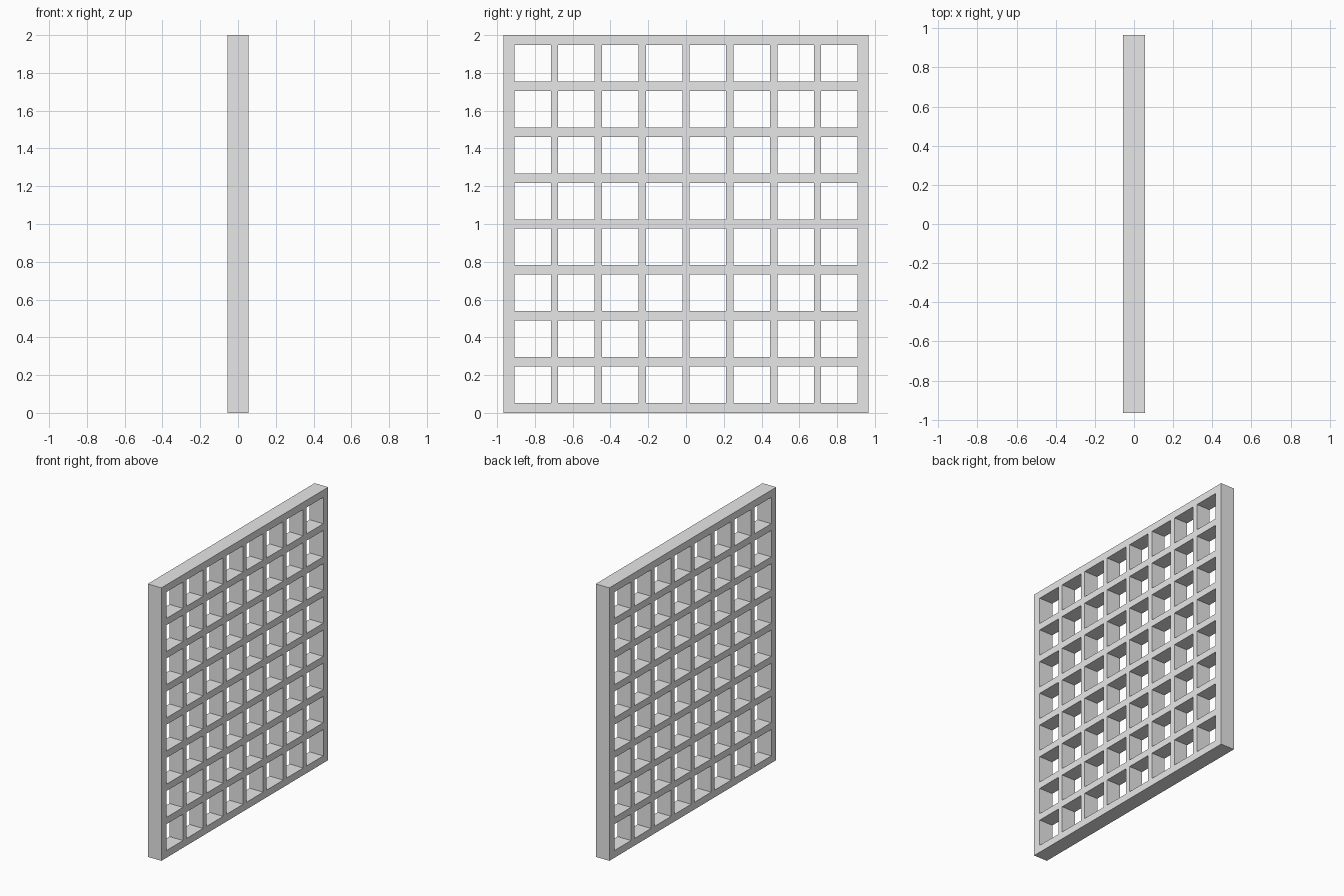
import bpy
import bmesh
from mathutils import Vector

# Remove the default object
cube = bpy.data.objects.get("Cube")
if cube:
    bpy.data.objects.remove(cube, do_unlink=True)

HALF_WIDTH = 0.966
HEIGHT = 2.0
THICKNESS = 0.11
CELLS = 8
HOLE = 0.193
PITCH_Y = 0.232
PITCH_Z = 0.243


def material(name, colour):
    mat = bpy.data.materials.new(name)
    mat.use_nodes = True
    mat.diffuse_color = colour
    mat.node_tree.nodes["Principled BSDF"].inputs["Base Color"].default_value = colour
    return mat


def cut_lines(low, high, pitch):
    """Outer edges plus both edges of every opening along one axis."""
    middle = (low + high) / 2
    lines = [low]
    for i in range(CELLS):
        centre = middle + (i - (CELLS - 1) / 2) * pitch
        lines += [centre - HOLE / 2, centre + HOLE / 2]
    return lines + [high]


# Flat lattice: every cell is filled except the square openings
ys = cut_lines(-HALF_WIDTH, HALF_WIDTH, PITCH_Y)
zs = cut_lines(0, HEIGHT, PITCH_Z)
bm = bmesh.new()
verts = [[bm.verts.new((-THICKNESS / 2, y, z)) for z in zs] for y in ys]
for i in range(len(ys) - 1):
    for j in range(len(zs) - 1):
        if i % 2 and j % 2:
            continue
        bm.faces.new((verts[i][j], verts[i + 1][j],
                      verts[i + 1][j + 1], verts[i][j + 1]))

# Give the lattice its thickness
result = bmesh.ops.extrude_face_region(bm, geom=bm.faces[:], use_keep_orig=True)
moved = [v for v in result["geom"] if isinstance(v, bmesh.types.BMVert)]
bmesh.ops.translate(bm, vec=Vector((THICKNESS, 0, 0)), verts=moved)
bmesh.ops.recalc_face_normals(bm, faces=bm.faces[:])

mesh = bpy.data.meshes.new("lattice_panel")
bm.to_mesh(mesh)
bm.free()
mesh.materials.append(material("light grey", (0.8, 0.8, 0.8, 1)))
panel = bpy.data.objects.new("lattice_panel", mesh)
bpy.context.collection.objects.link(panel)
